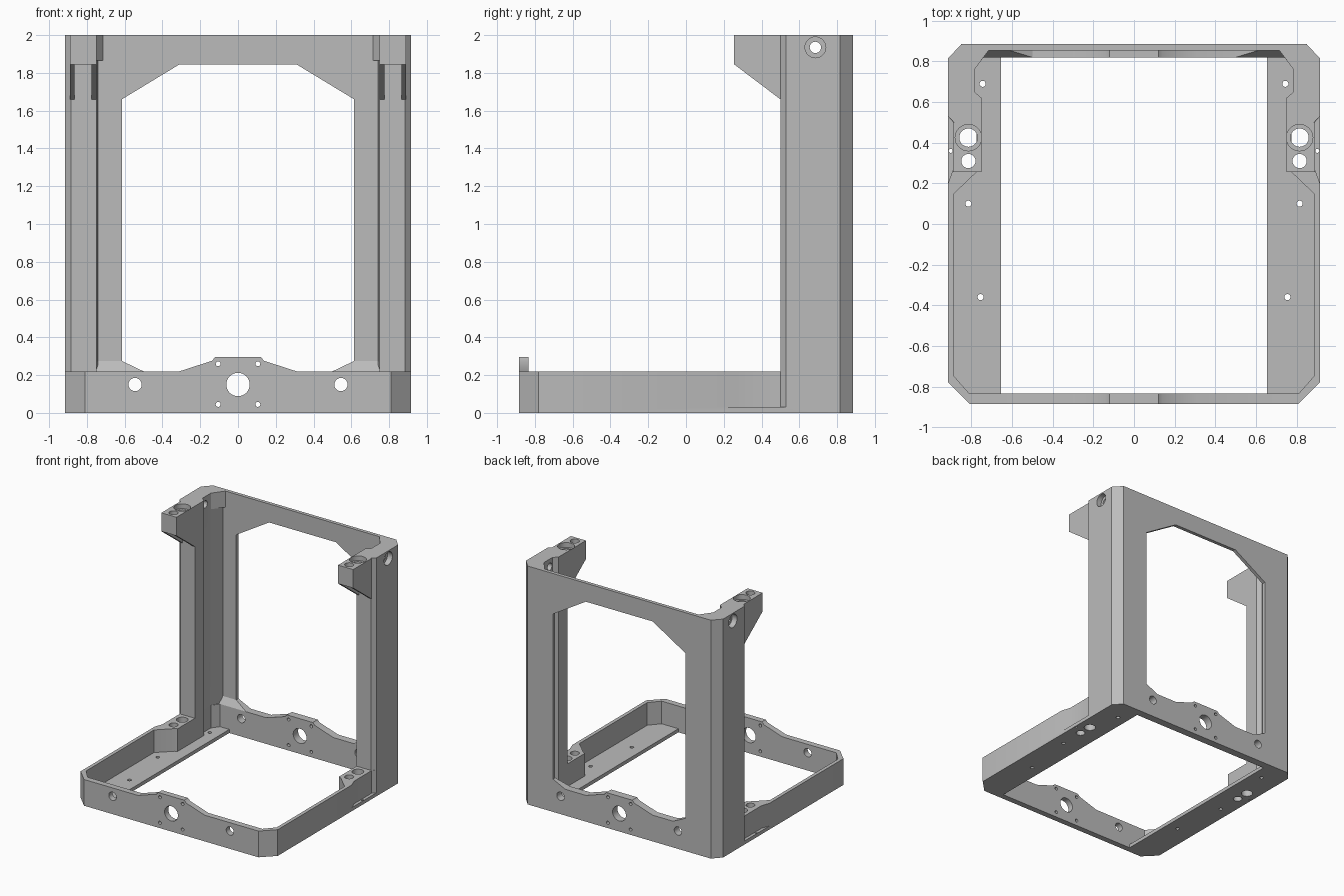
import bpy, bmesh, math
from mathutils import Vector

if "Cube" in bpy.data.objects:
    bpy.data.objects.remove(bpy.data.objects["Cube"])

grey = bpy.data.materials.new("plain grey")
grey.use_nodes = True
colour = (0.5, 0.5, 0.5, 1)
grey.diffuse_color = colour
grey.node_tree.nodes["Principled BSDF"].inputs["Base Color"].default_value = colour


def place(axis, a, b, c):
    """Turn in-plane coordinates a, b and depth c into a point."""
    return Vector({"x": (c, a, b), "y": (a, c, b), "z": (a, b, c)}[axis])


def make_object(name, bm):
    bmesh.ops.recalc_face_normals(bm, faces=bm.faces[:])
    mesh = bpy.data.meshes.new(name)
    bm.to_mesh(mesh)
    bm.free()
    mesh.materials.append(grey)
    ob = bpy.data.objects.new(name, mesh)
    bpy.context.collection.objects.link(ob)
    return ob


def prism(name, profile, axis, low, high):
    bm = bmesh.new()
    face = bm.faces.new([bm.verts.new(place(axis, a, b, low)) for a, b in profile])
    out = bmesh.ops.extrude_face_region(bm, geom=[face])
    verts = [v for v in out["geom"] if isinstance(v, bmesh.types.BMVert)]
    bmesh.ops.translate(bm, verts=verts, vec=place(axis, 0, 0, high - low))
    return make_object(name, bm)


def box(name, x, y, z):
    return prism(name, [(x[0], y[0]), (x[1], y[0]), (x[1], y[1]), (x[0], y[1])], "z", *z)


def drill(axis, a, b, radius, low, high):
    turn = [math.tau * i / 32 for i in range(32)]
    ring = [(a + radius * math.cos(t), b + radius * math.sin(t)) for t in turn]
    return prism("hole_cutter", ring, axis, low, high)


def finish(ob, cutters=(), mirror=False):
    """Cut the holes, mirror to the other side and set the shading."""
    bpy.ops.object.select_all(action="DESELECT")
    ob.select_set(True)
    bpy.context.view_layer.objects.active = ob
    for cutter in cutters:
        cutter.hide_render = True
        mod = ob.modifiers.new("cut", "BOOLEAN")
        mod.operation, mod.solver, mod.object = "DIFFERENCE", "EXACT", cutter
        bpy.ops.object.modifier_apply(modifier=mod.name)
    if mirror:
        mod = ob.modifiers.new("mirror", "MIRROR")
        mod.use_mirror_merge = False
        bpy.ops.object.modifier_apply(modifier=mod.name)
    bpy.ops.object.shade_smooth_by_angle(angle=math.radians(30))
    for cutter in cutters:
        bpy.data.objects.remove(cutter)


# Front and back cross walls, each with a raised middle and bolt holes
def cross_wall(name, half, y0, y1):
    right = [(half, 0), (half, 0.22), (0.31, 0.22), (0.14, 0.275), (0.12, 0.295)]
    wall = prism(name, right + [(-x, z) for x, z in reversed(right)], "y", y0, y1)
    cuts = [drill("y", 0, 0.15, 0.062, y0 - 0.1, y1 + 0.1)]
    for s in (-1, 1):
        for x, z, r in [(0.545, 0.15, 0.035), (0.105, 0.045, 0.013), (0.105, 0.26, 0.013)]:
            cuts.append(drill("y", s * x, z, r, y0 - 0.1, y1 + 0.1))
    finish(wall, cuts)


cross_wall("front_wall", 0.81, -0.885, -0.835)
cross_wall("back_wall", 0.74, 0.82, 0.885)

# Side rails with bolt blocks, outer notch and shared inner outline
inner = [(0.81, -0.835), (0.885, -0.75), (0.885, 0.15), (0.77, 0.26), (0.75, 0.27),
         (0.75, 0.62), (0.785, 0.65), (0.785, 0.76), (0.74, 0.82)]
outer = [(0.74, 0.885), (0.85, 0.885), (0.915, 0.815), (0.915, -0.78), (0.81, -0.885)]
rail = prism("side_rails", inner + outer, "z", 0, 0.22)
notch = prism("notch_cutter", [(0.95, 0.2), (0.915, 0.2), (0.89, 0.27), (0.89, 0.5),
                               (0.915, 0.53), (0.95, 0.53)], "z", 0.03, 0.3)
finish(rail, [notch,
              drill("z", 0.815, 0.425, 0.045, -0.1, 0.4),
              drill("z", 0.815, 0.31, 0.035, -0.1, 0.4),
              drill("z", 0.902, 0.36, 0.01, -0.1, 0.4)], True)

# Thin floor ledges
ledge = prism("floor_ledges", [(0.655, -0.835)] + inner + [(0.655, 0.82)], "z", 0, 0.03)
finish(ledge, [drill("z", x, y, 0.015, -0.1, 0.1)
               for x, y in [(0.755, -0.36), (0.815, 0.1), (0.745, 0.69)]], True)

# Upright corner posts with a counterbored side hole
post = prism("corner_posts", [(0.75, 0.5), (0.885, 0.5), (0.915, 0.53), (0.915, 0.815),
                              (0.85, 0.885), (0.74, 0.885), (0.74, 0.845), (0.785, 0.76),
                              (0.785, 0.65), (0.75, 0.62)], "z", 0.22, 2)
finish(post, [drill("x", 0.685, 1.935, 0.03, 0.6, 1),
              drill("x", 0.685, 1.935, 0.055, 0.87, 1)], True)

# Back plate around the large opening
half_frame = [(0.74, 2), (0.74, 0.22), (0.5, 0.22), (0.615, 0.275), (0.615, 1.66), (0.31, 1.845)]
plate = prism("back_plate", half_frame + [(-x, z) for x, z in reversed(half_frame)],
              "y", 0.855, 0.885)
finish(plate)

# Gusset blocks in the top corners
finish(prism("top_corner_gussets", [(0.785, 0.76), (0.715, 0.855), (0.785, 0.855)],
             "z", 1.865, 2), mirror=True)

# Sloped fillets in the bottom corners
bm = bmesh.new()
for p in [(0.5, 0.82, 0.22), (0.75, 0.82, 0.22), (0.75, 0.855, 0.22), (0.5, 0.855, 0.22),
          (0.615, 0.855, 0.275), (0.75, 0.855, 0.275)]:
    bm.verts.new(p)
bmesh.ops.convex_hull(bm, input=bm.verts[:])
finish(make_object("bottom_corner_fillets", bm), mirror=True)

# Top brackets with rod holes, carried on thin ribs
bracket = box("top_brackets", (0.75, 0.89), (0.255, 0.5), (1.845, 2))
finish(bracket, [drill("z", 0.815, 0.425, 0.045, 1.7, 2.1),
                 drill("z", 0.815, 0.425, 0.065, 1.96, 2.1),
                 drill("z", 0.815, 0.31, 0.035, 1.7, 2.1)], True)
for name, x in [("inner_bracket_ribs", 0.75), ("outer_bracket_ribs", 0.865)]:
    finish(prism(name, [(0.255, 1.845), (0.5, 1.845), (0.5, 1.66)], "x", x, x + 0.025),
           mirror=True)
